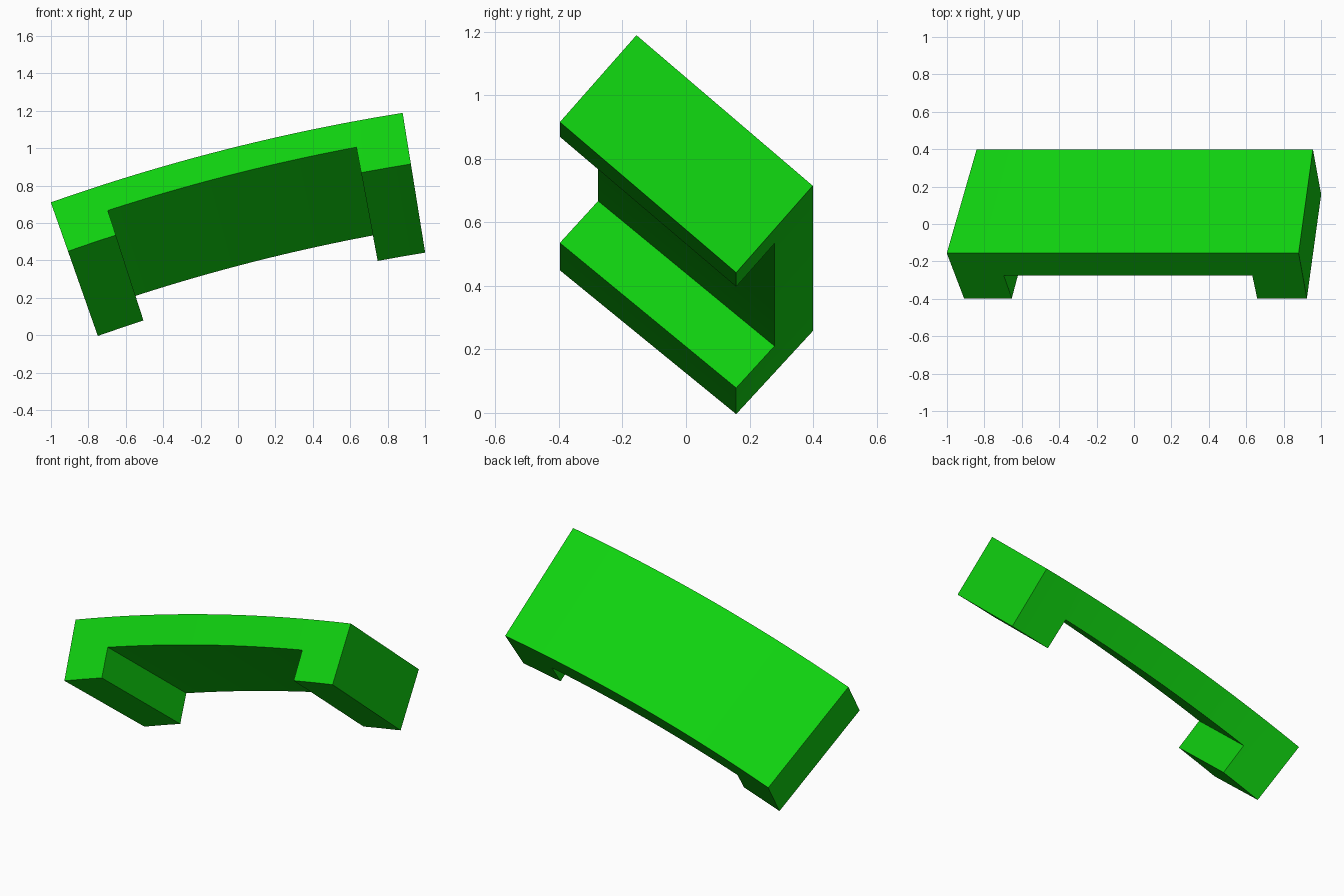
import bpy, bmesh, math

cube = bpy.data.objects.get("Cube")
if cube:
    bpy.data.objects.remove(cube, do_unlink=True)

# Single green material
green = bpy.data.materials.new("bright_green")
green.use_nodes = True
colour = (0.005, 0.64, 0.005, 1.0)
green.diffuse_color = colour
bsdf = next(n for n in green.node_tree.nodes if n.type == 'BSDF_PRINCIPLED')
bsdf.inputs["Base Color"].default_value = colour

# Arc about an axis along y, with a tilted rectangular cross-section
CENTRE_X, CENTRE_Z, RADIUS = 2.608, -9.538, 10.865
START, END, FOOT = 19.40, 9.15, 1.46      # degrees
STEPS = 24


def bend(angle, depth, width):
    """Place a point given by arc angle, depth (0-1) and width (0-1)."""
    a = math.radians(angle)
    r = RADIUS - 0.480 * width - 0.277 * depth
    y = -0.156 + 0.555 * width - 0.241 * depth
    return (CENTRE_X - r * math.sin(a), y, CENTRE_Z + r * math.cos(a))


# Slices: one per foot, the rest across the span
inner_start, inner_end = START - FOOT, END + FOOT
angles = [START, START - FOOT / 2]
angles += [inner_start + (inner_end - inner_start) * i / STEPS for i in range(STEPS + 1)]
angles += [END + FOOT / 2, END]
last = len(angles) - 1

# Flat bracket outline: a full-length upper row, a lower row only at the feet
bm = bmesh.new()
grid = {}


def vert(i, j):
    if (i, j) not in grid:
        grid[i, j] = bm.verts.new((angles[i], j / 2, 0))
    return grid[i, j]


for i in range(last):
    rows = (0, 1) if i < 2 or i >= last - 2 else (0,)
    for j in rows:
        bm.faces.new([vert(i, j), vert(i, j + 1), vert(i + 1, j + 1), vert(i + 1, j)])

# Extrude across the width, then bend into shape
result = bmesh.ops.extrude_face_region(bm, geom=bm.faces[:], use_keep_orig=True)
for v in result["geom"]:
    if isinstance(v, bmesh.types.BMVert):
        v.co.z = 1.0
for v in bm.verts:
    v.co = bend(*v.co)
bmesh.ops.recalc_face_normals(bm, faces=bm.faces[:])

mesh = bpy.data.meshes.new("curved_bracket")
bm.to_mesh(mesh)
bm.free()
mesh.materials.append(green)
bracket = bpy.data.objects.new("curved_bracket", mesh)
bpy.context.scene.collection.objects.link(bracket)

# Smooth along the arc, sharp at the corners
bpy.ops.object.select_all(action='DESELECT')
bracket.select_set(True)
bpy.context.view_layer.objects.active = bracket
bpy.ops.object.shade_smooth_by_angle(angle=math.radians(30))
